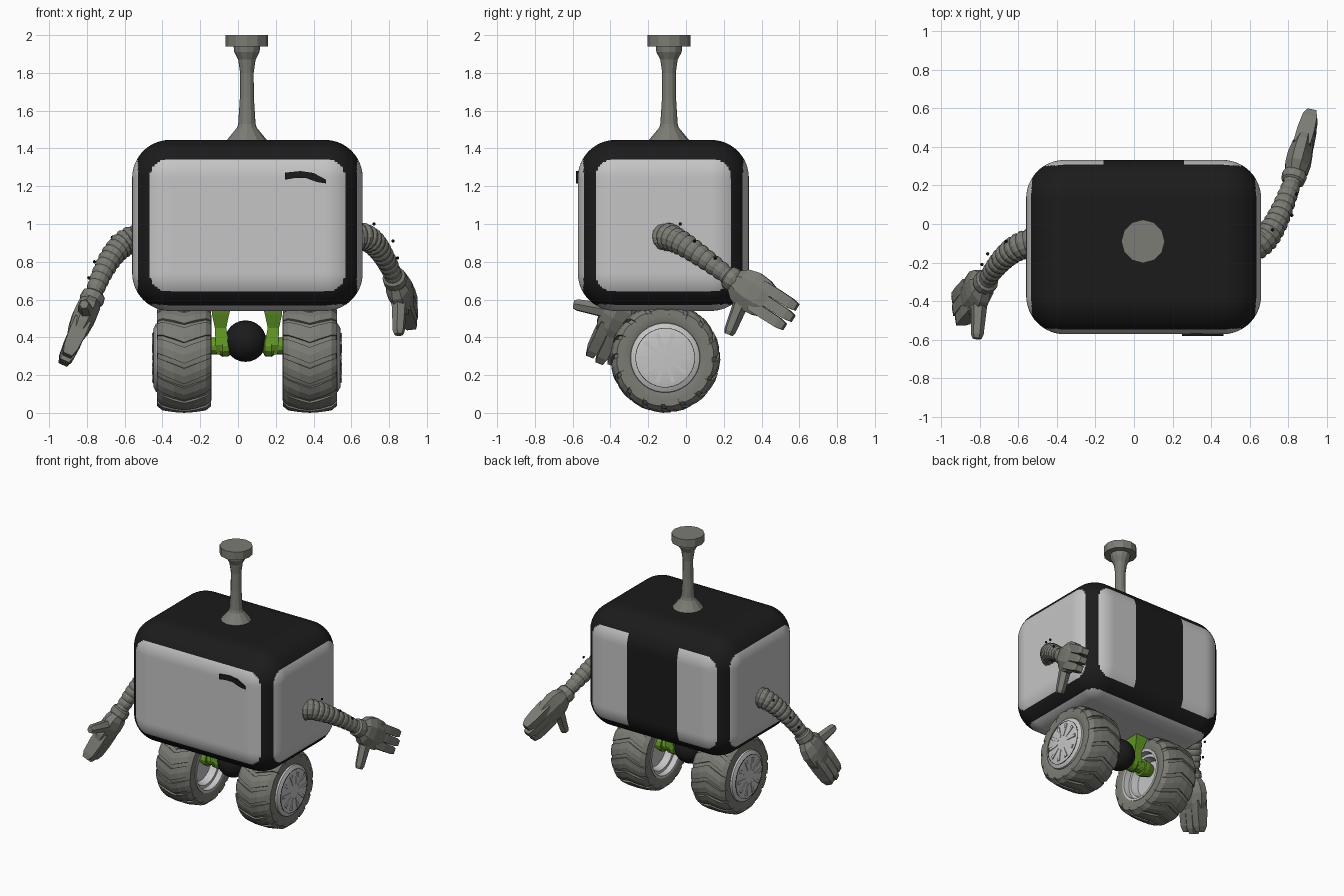
import bpy, bmesh
from math import sin, cos, pi, hypot, radians
from mathutils import Vector as V
from mathutils.geometry import interpolate_bezier

if "Cube" in bpy.data.objects:
    bpy.data.objects.remove(bpy.data.objects["Cube"])


def material(name, rgb):
    m = bpy.data.materials.new(name)
    m.use_nodes = True
    m.diffuse_color = (*rgb, 1)
    m.node_tree.nodes["Principled BSDF"].inputs["Base Color"].default_value = (*rgb, 1)
    return m


BLACK = material("black shell", (0.011, 0.011, 0.011))
LIGHT = material("light grey panel", (0.56, 0.56, 0.56))
GREY = material("warm grey", (0.2, 0.2, 0.178))
GREEN = material("green metal", (0.13, 0.33, 0.02))
X, Y, Z = V((1, 0, 0)), V((0, 1, 0)), V((0, 0, 1))


def finish(name, bm, mats, smooth=None):
    bmesh.ops.recalc_face_normals(bm, faces=bm.faces[:])
    mesh = bpy.data.meshes.new(name)
    bm.to_mesh(mesh)
    bm.free()
    for m in mats:
        mesh.materials.append(m)
    if smooth:
        mesh.shade_smooth()
        mesh.set_sharp_from_angle(angle=radians(smooth))
    ob = bpy.data.objects.new(name, mesh)
    bpy.context.scene.collection.objects.link(ob)
    return ob


def skin(bm, rings, caps=True):
    rings = [[bm.verts.new(p) for p in ring] for ring in rings]
    for a, b in zip(rings, rings[1:]):
        for i in range(len(a)):
            j = (i + 1) % len(a)
            bm.faces.new((a[i], a[j], b[j], b[i]))
    if caps:
        bm.faces.new(rings[0][::-1])
        bm.faces.new(rings[-1])


def ellipse(c, u, v, sides, spin=0.0):
    angles = [spin + 2 * pi * i / sides for i in range(sides)]
    return [c + u * cos(a) + v * sin(a) for a in angles]


def rect(c, u, v):
    return [c - u - v, c + u - v, c + u + v, c - u + v]


def loft(name, rings, mat, smooth=None, caps=True):
    bm = bmesh.new()
    skin(bm, rings, caps)
    return finish(name, bm, [mat], smooth)


def lathe(name, origin, axis, profile, mat, sides=12, smooth=None, caps=True):
    u = axis.orthogonal().normalized()
    v = axis.cross(u)
    rings = [ellipse(origin + axis * d, u * r, v * r, sides, pi / sides) for d, r in profile]
    return loft(name, rings, mat, smooth, caps)


def ball(name, centre, radius, mat, segments, smooth=None):
    bm = bmesh.new()
    bmesh.ops.create_uvsphere(bm, u_segments=segments, v_segments=segments // 2, radius=radius)
    bmesh.ops.translate(bm, verts=bm.verts[:], vec=centre)
    finish(name, bm, [mat], smooth)


# Body: rounded box with light panels on the front, sides, underside and half the back
CENTRE, HALF, ROUND = V((0.05, -0.12, 0.9925)), V((0.61, 0.4525, 0.4525)), 0.2
PANEL = V((0.515, 0.355, 0.345))


def in_panel(p, n):
    axis = max(range(3), key=lambda i: abs(n[i]))
    if axis == 2 and n.z > 0:
        return False
    if axis == 1 and n.y > 0 and abs(p.x) < 0.205:
        return False
    corner = 0.08
    over = [max(abs(p[i]) - PANEL[i] + corner, 0) for i in range(3) if i != axis]
    return hypot(*over) < corner


bm = bmesh.new()
bmesh.ops.create_cube(bm, size=2)
bmesh.ops.subdivide_edges(bm, edges=bm.edges[:], cuts=69, use_grid_fill=True)
bm.normal_update()
for f in bm.faces:
    p = V([a * h for a, h in zip(f.calc_center_median(), HALF)])
    n = f.normal.copy()
    q = V([max(-h + ROUND, min(h - ROUND, a)) for a, h in zip(p, HALF)])
    f.material_index = int(in_panel(q + (p - q).normalized() * ROUND, n))
for vert in bm.verts:
    p = V([a * h for a, h in zip(vert.co, HALF)])
    q = V([max(-h + ROUND, min(h - ROUND, a)) for a, h in zip(p, HALF)])
    vert.co = CENTRE + q + (p - q).normalized() * ROUND
finish("body", bm, [BLACK, LIGHT], 40)

# Brow mark on the front panel
brow = [(0.25, 1.235), (0.25, 1.272), (0.33, 1.28), (0.4, 1.27), (0.465, 1.235),
        (0.465, 1.215), (0.42, 1.222), (0.36, 1.243), (0.3, 1.243)]
loft("brow", [[V((x, y, z)) for x, z in brow] for y in (-0.57, -0.582)], BLACK)

# Antenna
lathe("antenna", V((0.047, -0.09, 1.42)), Z,
      [(0, 0.13), (0.02, 0.11), (0.09, 0.052), (0.11, 0.046), (0.25, 0.037), (0.38, 0.036),
       (0.45, 0.046), (0.49, 0.067), (0.52, 0.07)], GREY)
lathe("antenna_cap", V((0.047, -0.09, 1.94)), Z, [(0, 0.113), (0.06, 0.113)], GREY)

# Wheels and struts, mirrored about the body's middle
MID, AXLE = 0.0475, V((0, -0.11, 0.292))
for side, s in (("left", 1), ("right", -1)):
    hub = V((MID + s * 0.3325, AXLE.y, AXLE.z))
    out = X * s
    half = [(0.135, 0.185), (0.145, 0.215), (0.14, 0.25), (0.115, 0.27)]
    tyre = [(-x, r) for x, r in half] + [(0, 0.279)] + half[::-1]
    lathe(side + "_tyre", hub, out, tyre, GREY, 32, 30, caps=False)

    # Chevron tread blocks
    bm = bmesh.new()
    columns = [(0.143, 0.256), (0.115, 0.279), (0.055, 0.288), (0, 0.29)]
    columns = [(-x, r) for x, r in columns] + columns[-2::-1]
    count = 16
    for i in range(count):
        rings = []
        for x, r in columns:
            a = 2 * pi * i / count + 0.2 * (1 - abs(x) / 0.143)
            corners = ((r - 0.025, a), (r, a), (r + 0.002, a + 0.15), (r, a + 0.3), (r - 0.025, a + 0.3))
            rings.append([hub + out * x + (Y * sin(t) - Z * cos(t)) * q for q, t in corners])
        skin(bm, rings)
    finish(side + "_tread", bm, [GREY])

    # Rim, open on the inner side and domed on the outer
    lathe(side + "_rim", hub, out,
          [(-0.05, 0.1), (-0.05, 0.13), (-0.1, 0.145), (-0.1, 0.165), (-0.14, 0.17), (-0.14, 0.187),
           (0.12, 0.187), (0.148, 0.183), (0.16, 0.16), (0.163, 0.15), (0.168, 0.06)],
          LIGHT, 32, 30)
    lathe(side + "_rim_line", hub, out, [(0.15, 0.158), (0.163, 0.158), (0.163, 0.155), (0.15, 0.155)],
          BLACK, 32, caps=False)
    bm = bmesh.new()
    for i in range(10):
        a = 2 * pi * i / 10
        ray, across = Y * cos(a) + Z * sin(a), Z * cos(a) - Y * sin(a)
        skin(bm, [rect(hub + out * 0.164 + ray * r, across * w, out * 0.007)
                  for r, w in ((0.05, 0.006), (0.135, 0.012))])
    finish(side + "_rim_spokes", bm, [LIGHT])

    # Strut with its pivot
    x = MID + s * 0.13
    loft(side + "_strut", [rect(V((x + s * dx, AXLE.y, z)), X * w, Y * d) for z, dx, w, d in
                           ((0.31, 0, 0.03, 0.03), (0.36, 0, 0.036, 0.055), (0.45, 0.01, 0.03, 0.05),
                            (0.52, 0.01, 0.045, 0.08), (0.58, 0.005, 0.055, 0.1))], GREEN)
    lathe(side + "_pivot", V((MID, AXLE.y, 0.355)), out,
          [(0.085, 0.035), (0.095, 0.055), (0.13, 0.058), (0.15, 0.045), (0.2, 0.045),
           (0.2, 0.06), (0.23, 0.06), (0.29, 0.04)], GREEN, 12)

ball("centre_ball", V((0.04, -0.11, 0.38)), 0.11, BLACK, 24, 40)


# Arms: ribbed tube, cuff, palm, fingers and thumb
def arm(side, path, tip, thumb_way, thumb, specks):
    path = [V(p) for p in path]
    tip = V(tip)
    pts = interpolate_bezier(*path, 37)
    rings = []
    for i, p in enumerate(pts):
        t = (pts[min(i + 1, 36)] - pts[max(i - 1, 0)]).normalized()
        u = t.cross(Z).normalized()
        r = (0.079 - 0.033 * i / 36) * (1 if i % 3 else 0.9)
        rings.append(ellipse(p, u * r, t.cross(u) * r, 14))
    loft(side + "_arm", rings, GREY)

    wrist = path[-1]
    d = (tip - wrist).normalized()
    w = V(thumb_way)
    w = (w - d * w.dot(d)).normalized()
    t = d.cross(w)
    reach = (tip - wrist).length
    lathe(side + "_cuff", wrist, d, [(-0.03, 0.048), (-0.02, 0.062), (0.015, 0.066), (0.04, 0.055)], GREY)
    palm = ((0.01, 0.055, 0.05), (0.06, 0.1, 0.066), (0.12, 0.118, 0.068),
            (0.19, 0.112, 0.06), (0.235, 0.095, 0.048))
    loft(side + "_palm", [ellipse(wrist + d * k, w * a, t * b, 8, pi / 8) for k, a, b in palm], GREY)
    for i in (-1, 0, 1):
        end = reach - 0.015 * abs(i)
        loft(f"{side}_finger_{i + 2}",
             [rect(wrist + d * k + w * i * 0.061, w * a, t * b) for k, a, b in
              ((0.17, 0.028, 0.045), (0.26, 0.029, 0.045), (end - 0.04, 0.028, 0.038), (end, 0.02, 0.024))],
             GREY)
    # Thumb
    thumb = V(thumb)
    base = wrist + d * 0.11 + w * 0.05
    along = (thumb - base).normalized()
    u = along.cross(t).normalized()
    v = along.cross(u)
    loft(side + "_thumb", [ellipse(base.lerp(thumb, k), u * r, v * r, 6) for k, r in
                           ((0, 0.045), (0.5, 0.038), (0.9, 0.033), (1, 0.024))], GREY)
    # Small studs beside the arm
    for i, p in enumerate(specks):
        ball(f"{side}_stud_{i + 1}", V(p), 0.009, BLACK, 8)


arm("left", [(0.63, -0.11, 0.93), (0.72, -0.08, 0.95), (0.78, 0.1, 0.82), (0.83, 0.24, 0.71)],
    (0.925, 0.565, 0.5), (0, -0.45, -0.89), (0.85, 0.225, 0.415),
    [(0.72, -0.03, 1.0), (0.82, 0.045, 0.91), (0.845, 0.155, 0.82)])
arm("right", [(-0.53, -0.1, 0.92), (-0.64, -0.11, 0.92), (-0.72, -0.22, 0.76), (-0.77, -0.3, 0.61)],
    (-0.92, -0.46, 0.27), (0, -1, 0), (-0.815, -0.595, 0.575),
    [(-0.665, -0.09, 0.93), (-0.76, -0.155, 0.8), (-0.79, -0.21, 0.715)])
